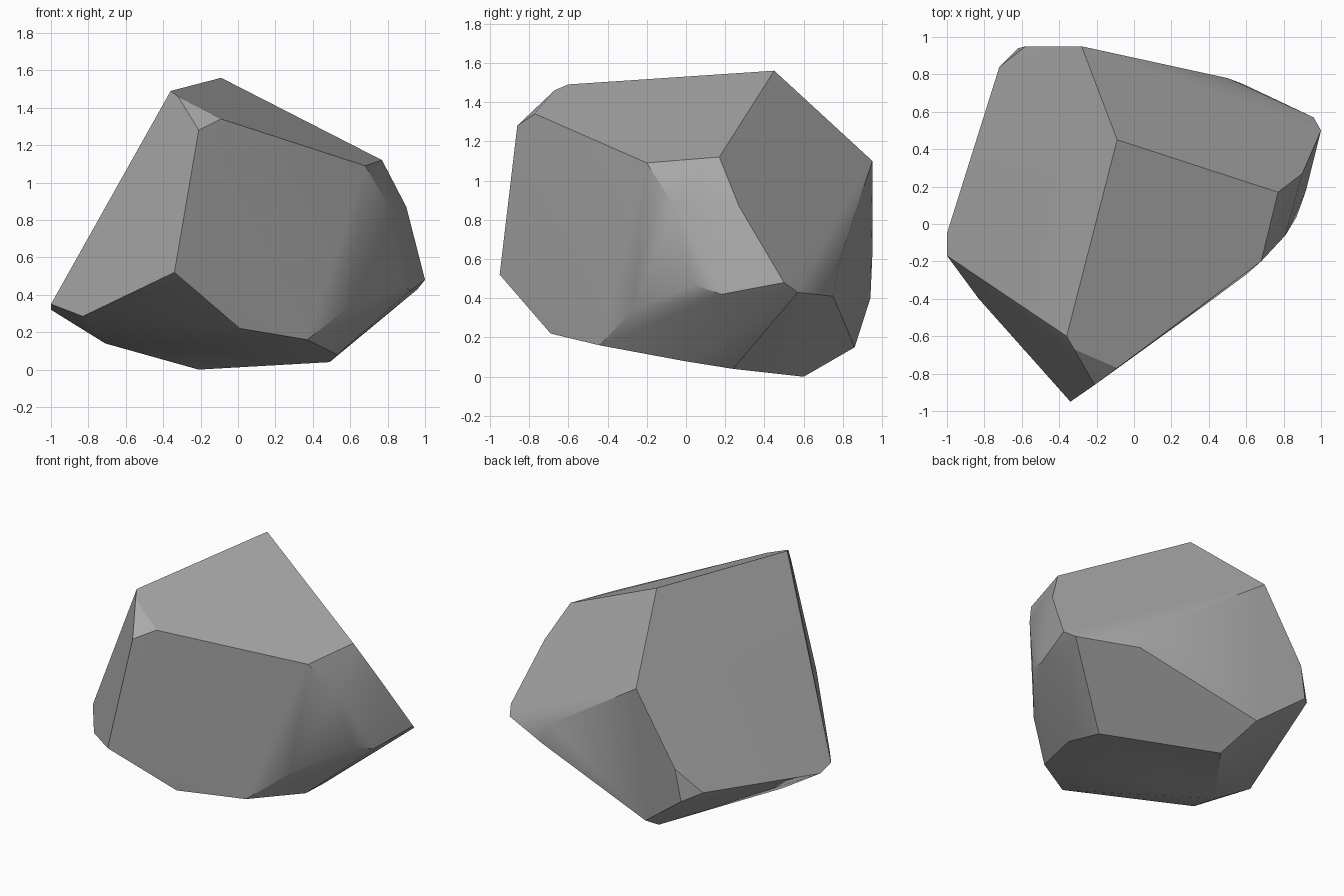
import bpy
import bmesh
import math
from mathutils import Vector

# Remove the default cube
default_cube = bpy.data.objects.get("Cube")
if default_cube:
    bpy.data.objects.remove(default_cube, do_unlink=True)


def make_material(name, colour):
    """Plain matte material with one flat colour."""
    material = bpy.data.materials.new(name)
    material.use_nodes = True
    material.diffuse_color = colour
    shader = material.node_tree.nodes["Principled BSDF"]
    shader.inputs["Base Color"].default_value = colour
    shader.inputs["Roughness"].default_value = 0.9
    return material


def hull_object(name, corners, material, flat_angle, smooth_angle):
    """Wrap corners in a convex shell, merge flat facets, keep ridges sharp."""
    mesh = bpy.data.meshes.new(name)
    bm = bmesh.new()
    for corner in corners:
        bm.verts.new(Vector(corner))
    hull = bmesh.ops.convex_hull(bm, input=bm.verts)
    loose = {g for g in hull["geom_interior"] if isinstance(g, bmesh.types.BMVert)}
    bmesh.ops.delete(bm, geom=list(loose), context="VERTS")
    bmesh.ops.dissolve_limit(bm, angle_limit=math.radians(flat_angle),
                             verts=bm.verts, edges=bm.edges)
    bmesh.ops.recalc_face_normals(bm, faces=bm.faces)
    bm.to_mesh(mesh)
    bm.free()
    mesh.materials.append(material)

    obj = bpy.data.objects.new(name, mesh)
    bpy.context.collection.objects.link(obj)
    bpy.ops.object.select_all(action="DESELECT")
    obj.select_set(True)
    bpy.context.view_layer.objects.active = obj
    bpy.ops.object.shade_smooth_by_angle(angle=math.radians(smooth_angle))
    return obj


# Top ridge and the small chipped facet at its front end
crown = [(-.09, .45, 1.56), (-.36, -.6, 1.49), (-.32, -.67, 1.46),
         (-.09, -.77, 1.34), (-.21, -.86, 1.28)]

# Shoulder and worn bevel on the left side
left_side = [(.77, .17, 1.12), (.68, -.2, 1.09), (.81, -.06, .87),
             (.9, .27, .87), (1, .5, .48), (.92, .18, .42),
             (.87, .04, .47), (.6, -.27, .34)]

# Back wall with its clipped corners
back = [(-.28, .95, 1.1), (.5, .78, .58), (.96, .57, .43), (.58, .75, .41),
        (-.58, .95, .62), (-.72, .84, .45), (-.62, .94, .4), (-.29, .86, .15)]

# Front point and the low edge on the right side
right_side = [(-.34, -.95, .52), (-.83, -.4, .285), (-1, -.17, .35), (-1, -.05, .32)]

# Underside
base = [(.01, -.69, .22), (.37, -.44, .16), (.53, -.01, .08),
        (.49, .24, .04), (-.21, .6, 0), (-.71, -.05, .14)]

stone = make_material("stone_grey", (.4, .4, .4, 1))
hull_object("rock", crown + left_side + back + right_side + base, stone,
            flat_angle=2, smooth_angle=30)
